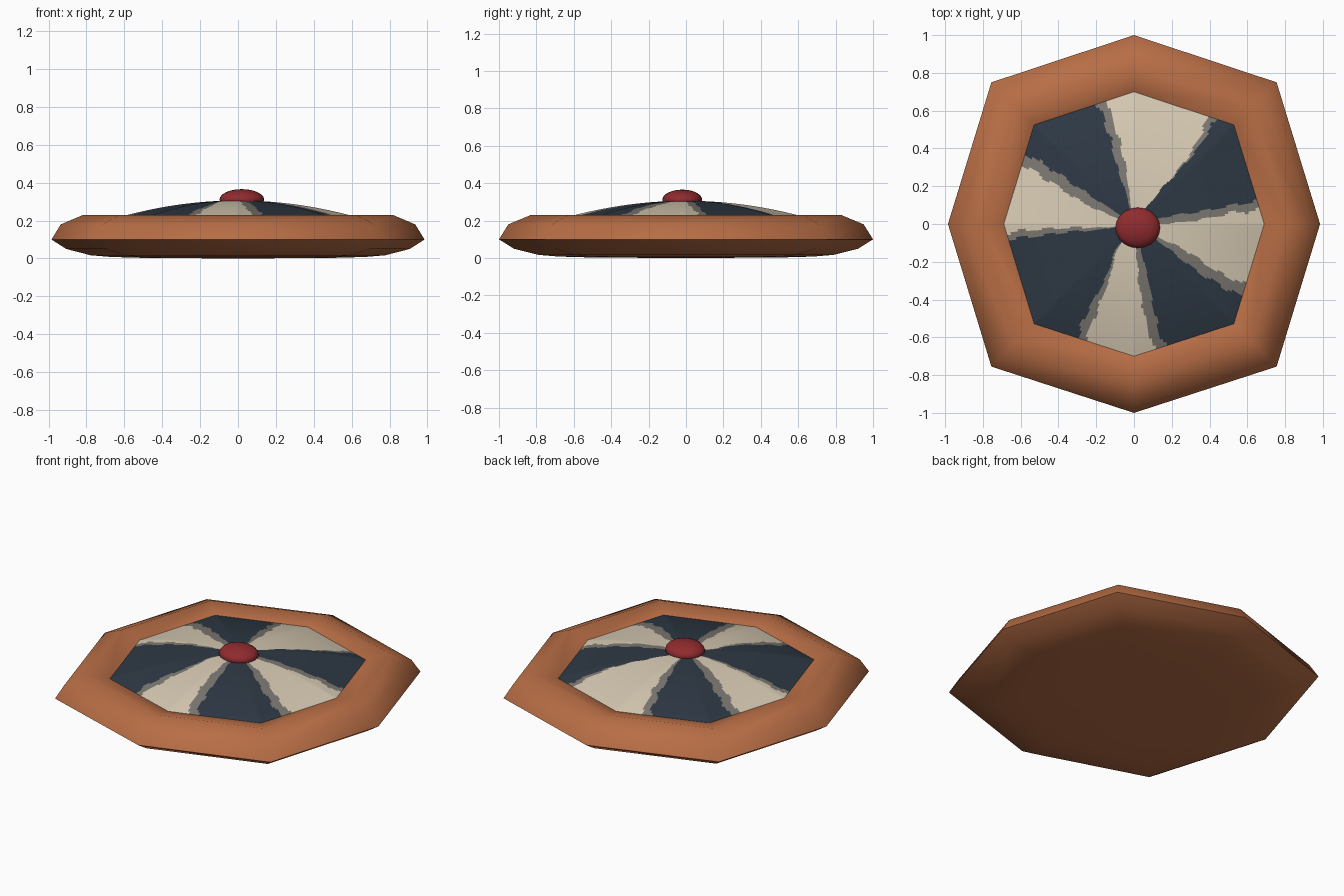
import bpy, bmesh, math
from mathutils import Vector

if "Cube" in bpy.data.objects:
    bpy.data.objects.remove(bpy.data.objects["Cube"])


def material(name, rgb):
    m = bpy.data.materials.new(name)
    m.diffuse_color = (*rgb, 1)
    m.use_nodes = True
    m.node_tree.nodes["Principled BSDF"].inputs["Base Color"].default_value = m.diffuse_color
    return m


COPPER = material("copper_brown", (0.48, 0.155, 0.06))
CREAM = material("cream", (0.68, 0.59, 0.45))
NAVY = material("dark_navy", (0.027, 0.040, 0.058))
GREY = material("warm_grey", (0.20, 0.185, 0.165))
RED = material("dark_red", (0.28, 0.024, 0.028))

# Octagon corners of the outer edge, counter-clockwise from +x
CORNERS = [Vector(c) for c in ((0.985, 0), (0.755, 0.75), (0, 1), (-0.755, 0.75),
                               (-0.985, 0), (-0.755, -0.755), (0, -1), (0.755, -0.755))]


def outline(per_side):
    """Points round the octagon, with each side cut into per_side pieces."""
    return [CORNERS[i].lerp(CORNERS[(i + 1) % 8], k / per_side)
            for i in range(8) for k in range(per_side)]


def octagon_sweep(name, profile, per_side, mats, angle, rule=None):
    """Scale the octagon by each (factor, height) of the profile and skin it."""
    bm = bmesh.new()
    rings = []
    for f, z in profile:
        if f == 0:
            rings.append([bm.verts.new((0, 0, z))])
        else:
            rings.append([bm.verts.new((p.x * f, p.y * f, z)) for p in outline(per_side)])
    n = 8 * per_side
    for a, b in zip(rings, rings[1:]):
        for i in range(n):
            j = (i + 1) % n
            quad = [a[i % len(a)], a[j % len(a)], b[j % len(b)], b[i % len(b)]]
            face = bm.faces.new(list(dict.fromkeys(quad)))
            if rule:
                face.material_index = rule(face.calc_center_median())
    bm.normal_update()
    me = bpy.data.meshes.new(name)
    bm.to_mesh(me)
    bm.free()
    for m in mats:
        me.materials.append(m)
    ob = bpy.data.objects.new(name, me)
    bpy.context.collection.objects.link(ob)
    smooth(ob, angle)
    return ob


def smooth(ob, angle):
    bpy.ops.object.select_all(action='DESELECT')
    ob.select_set(True)
    bpy.context.view_layer.objects.active = ob
    bpy.ops.object.shade_smooth_by_angle(angle=math.radians(angle))


# Rim and flat back: one rounded section carried round the octagon
octagon_sweep("rim_and_back",
              [(0, 0.0), (0.5, 0.003), (0.68, 0.008), (0.79, 0.017), (0.92, 0.05),
               (1.0, 0.10), (0.95, 0.18), (0.83, 0.23), (0.70, 0.20), (0.66, 0.17)],
              1, [COPPER], 50)

# Painted wedge borders: (start, end) angles of each grey band at four radii
RADII = (0.15, 0.30, 0.48, 0.68)
BANDS = [((0, 3, 6.3, 6.4), (13, 11, 10.7, 10.2)),
         ((53, 50.6, 49.4, 51.7), (53, 50.6, 51.5, 55)),
         ((99, 97.6, 100.7, 102.3), (104, 106.7, 105.3, 107.1)),
         ((147, 146.6, 146.2, 146.8), (160, 157, 152.9, 151.8)),
         ((187, 183, 183.2, 183.5), (190, 187, 187, 187)),
         ((234, 242.5, 241.7, 243.4), (236, 246, 247, 247)),
         ((275, 274.6, 276.7, 279), (285, 284.6, 282.6, 284)),
         ((325, 323.7, 323.4, 326.2), (332, 333, 330, 331.7))]


def at_radius(values, r):
    for i in range(3):
        if r <= RADII[i + 1] or i == 2:
            t = (r - RADII[i]) / (RADII[i + 1] - RADII[i])
            t = min(1, max(0, t))
            return values[i] + t * (values[i + 1] - values[i])


def wedge_colour(c):
    """0 cream, 1 navy, 2 grey."""
    r = math.hypot(c.x, c.y)
    wave = 0.9 * math.sin(r * 45)
    angle = (math.degrees(math.atan2(c.y, c.x)) + wave) % 360
    colour = 0
    for k, (low, high) in enumerate(BANDS):
        if angle < at_radius(low, r):
            break
        if angle < at_radius(high, r):
            return 2
        colour = 1 - k % 2
    return colour


# Shallow painted dome set inside the rim
RINGS = 32
dome = [(0.70 * k / RINGS, 0.20 + 0.106 * (1 - (k / RINGS) ** 2)) for k in range(RINGS, -1, -1)]
octagon_sweep("painted_dome", dome, 36, [CREAM, NAVY, GREY], 50, wedge_colour)

# Central boss, slightly off centre
bpy.ops.mesh.primitive_uv_sphere_add(segments=20, ring_count=12, radius=1, location=(0.02, -0.02, 0.311))
boss = bpy.context.object
boss.name = "centre_boss"
boss.scale = (0.118, 0.107, 0.055)
boss.data.materials.append(RED)
smooth(boss, 60)
